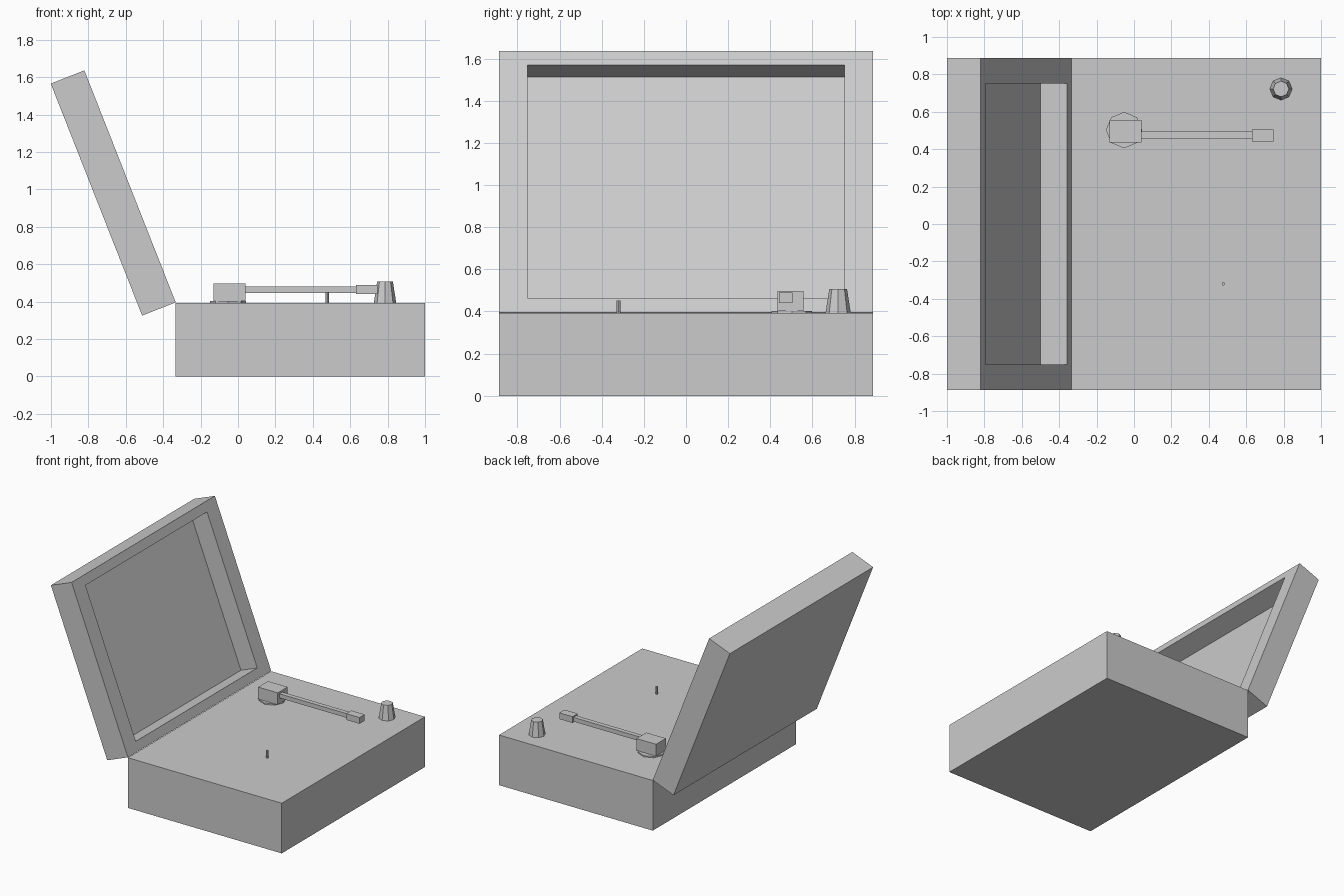
import bpy, bmesh, math
from mathutils import Matrix, Vector

if "Cube" in bpy.data.objects:
    bpy.data.objects.remove(bpy.data.objects["Cube"])

DECK = 0.393  # height of the deck surface


def finish(name, bm):
    bmesh.ops.recalc_face_normals(bm, faces=bm.faces)
    mesh = bpy.data.meshes.new(name)
    bm.to_mesh(mesh)
    bm.free()
    ob = bpy.data.objects.new(name, mesh)
    bpy.context.collection.objects.link(ob)
    return ob


def box_bm(lo, hi):
    lo, hi = Vector(lo), Vector(hi)
    bm = bmesh.new()
    m = Matrix.Translation((lo + hi) / 2) @ Matrix.Diagonal((*(hi - lo), 1))
    bmesh.ops.create_cube(bm, size=1, matrix=m)
    return bm


def box(name, lo, hi):
    return finish(name, box_bm(lo, hi))


def post(name, x, y, z0, z1, r0, r1, sides=8):
    bm = bmesh.new()
    bmesh.ops.create_cone(bm, cap_ends=True, segments=sides, radius1=r0, radius2=r1,
                          depth=z1 - z0, matrix=Matrix.Translation((x, y, (z0 + z1) / 2)))
    return finish(name, bm)


# Case body
box("case_base", (-0.333, -0.887, 0), (1.0, 0.887, DECK))

# Lid: modelled upright with its inner face on x = 0, recessed, then tilted on the hinge
LID_H, LID_T, RIM, SIDE, DEPTH = 1.333, 0.193, 0.102, 0.135, 0.152
bm = box_bm((-LID_T, -0.887, 0), (0, 0.887, LID_H))
inner = max(bm.faces, key=lambda f: f.calc_center_median().x)
bmesh.ops.inset_region(bm, faces=[inner], thickness=RIM)
for v in inner.verts:
    v.co.y = math.copysign(0.887 - SIDE, v.co.y)
floor = bmesh.ops.extrude_discrete_faces(bm, faces=[inner])["faces"][0]
bmesh.ops.translate(bm, verts=floor.verts, vec=(-DEPTH, 0, 0))
lid = finish("lid", bm)
lid.location = (-0.333, 0, DECK + 0.003)
lid.rotation_euler.y = -math.radians(21.5)

# Tonearm
post("tonearm_plate", -0.053, 0.502, DECK, 0.403, 0.097, 0.097)
box("tonearm_pivot", (-0.13, 0.435, 0.403), (0.04, 0.557, 0.496))
box("tonearm_tube", (0.04, 0.458, 0.447), (0.63, 0.494, 0.48))
box("tonearm_head", (0.63, 0.441, 0.44), (0.745, 0.505, 0.489))

# Knob and record spindle
post("volume_knob", 0.786, 0.722, DECK, 0.507, 0.06, 0.042)
post("spindle", 0.478, -0.32, DECK, 0.452, 0.009, 0.009)
